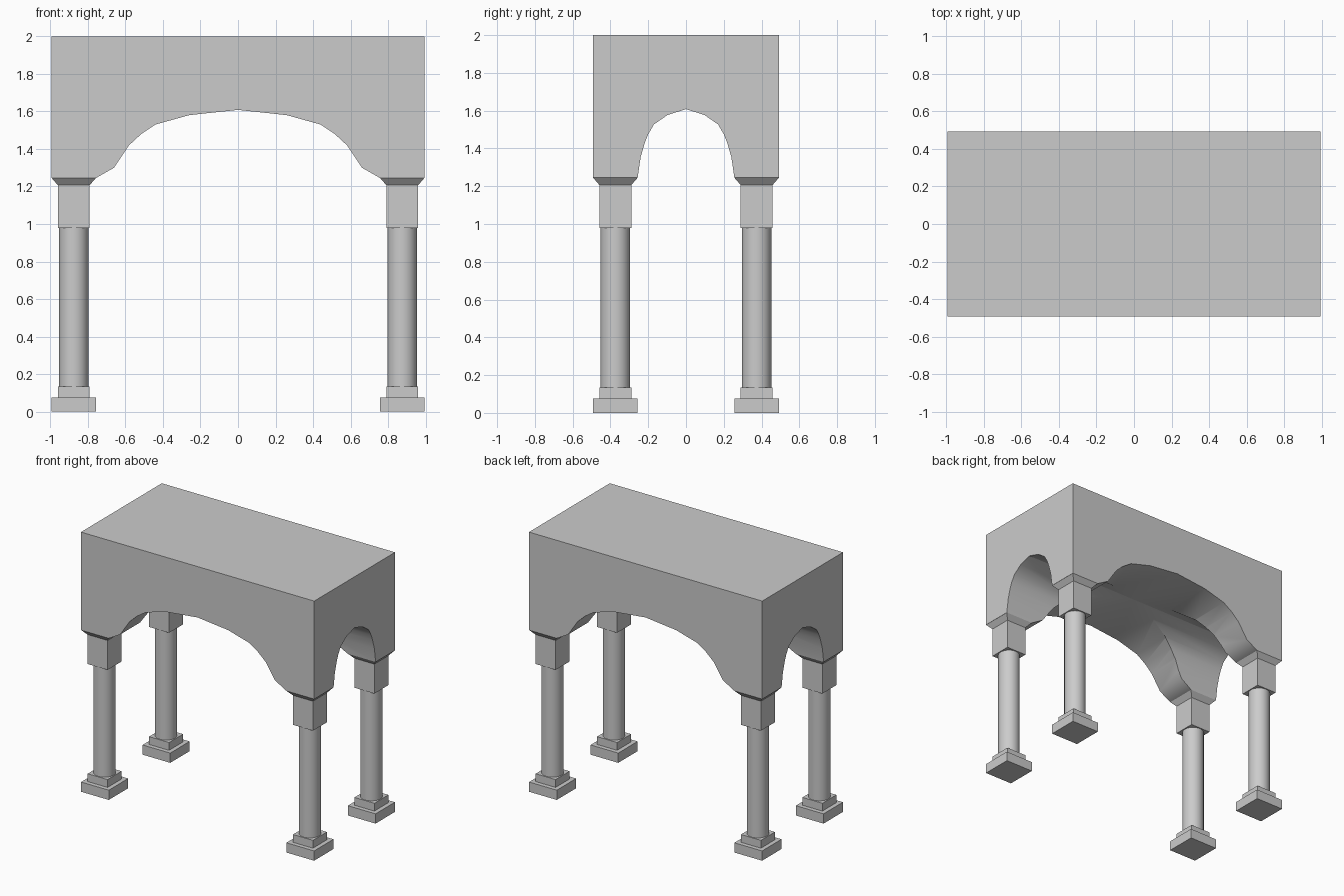
import bpy
import bmesh
import math

if "Cube" in bpy.data.objects:
    bpy.data.objects.remove(bpy.data.objects["Cube"], do_unlink=True)

HALF_X, HALF_Y, SPRING, TOP = 0.994, 0.492, 1.245, 2.0
PIER_X, PIER_Y = 0.875, 0.374

stone = bpy.data.materials.new("grey_stone")
stone.use_nodes = True
stone.diffuse_color = (0.6, 0.6, 0.6, 1)
stone.node_tree.nodes["Principled BSDF"].inputs["Base Color"].default_value = (0.6, 0.6, 0.6, 1)


def finish(bm, name):
    bmesh.ops.recalc_face_normals(bm, faces=bm.faces)
    mesh = bpy.data.meshes.new(name)
    bm.to_mesh(mesh)
    bm.free()
    mesh.materials.append(stone)
    obj = bpy.data.objects.new(name, mesh)
    bpy.context.collection.objects.link(obj)
    return obj


def smooth(obj, degrees):
    bpy.ops.object.select_all(action="DESELECT")
    obj.select_set(True)
    bpy.context.view_layer.objects.active = obj
    bpy.ops.object.shade_smooth_by_angle(angle=math.radians(degrees))


def stack(name, x, y, rings, sides=4):
    """Loft regular rings given as (half width or radius, height)."""
    bm = bmesh.new()
    loops = []
    for size, z in rings:
        r = size * math.sqrt(2) if sides == 4 else size
        angles = [(i + 0.5) * math.tau / sides for i in range(sides)]
        loops.append([bm.verts.new((x + r * math.cos(a), y + r * math.sin(a), z)) for a in angles])
    for low, high in zip(loops, loops[1:]):
        for i in range(sides):
            j = (i + 1) % sides
            bm.faces.new((low[i], low[j], high[j], high[i]))
    bm.faces.new(loops[0][::-1])
    bm.faces.new(loops[-1])
    return finish(bm, name)


def arch_cutter(name, half_profile, length, along_x):
    """Extrude a mirrored arch outline; the first point is the crown."""
    right = half_profile + [(half_profile[-1][0], 1.0)]
    outline = right + [(-u, z) for u, z in reversed(right[1:])]
    bm = bmesh.new()
    ends = []
    for t in (-length, length):
        ends.append([bm.verts.new((t, u, z) if along_x else (u, t, z)) for u, z in outline])
    n = len(outline)
    for i in range(n):
        j = (i + 1) % n
        bm.faces.new((ends[0][i], ends[0][j], ends[1][j], ends[1][i]))
    bm.faces.new(ends[0])
    bm.faces.new(ends[1][::-1])
    obj = finish(bm, name)
    obj.hide_render = True
    return obj


# Canopy block with two crossing vaults
bm = bmesh.new()
bmesh.ops.create_cube(bm, size=1)
for v in bm.verts:
    v.co.x *= 2 * HALF_X
    v.co.y *= 2 * HALF_Y
    v.co.z = TOP if v.co.z > 0 else SPRING
canopy = finish(bm, "vaulted_canopy")

wide_arch = [(0, 1.608), (0.26, 1.58), (0.44, 1.53), (0.515, 1.48),
             (0.58, 1.42), (0.66, 1.30), (0.757, SPRING)]
narrow_arch = [(0, 1.608), (0.098, 1.577), (0.17, 1.527), (0.2, 1.475),
               (0.218, 1.43), (0.24, 1.355), (0.256, SPRING)]
cutters = [arch_cutter("wide_arch_cutter", wide_arch, 0.7, False),
           arch_cutter("narrow_arch_cutter", narrow_arch, 1.2, True)]
for cutter in cutters:
    mod = canopy.modifiers.new("vault", "BOOLEAN")
    mod.operation = "DIFFERENCE"
    mod.solver = "EXACT"
    mod.object = cutter
bpy.context.view_layer.update()
evaluated = canopy.evaluated_get(bpy.context.evaluated_depsgraph_get())
carved = bpy.data.meshes.new_from_object(evaluated)
canopy.modifiers.clear()
canopy.data = carved
for cutter in cutters:
    bpy.data.objects.remove(cutter, do_unlink=True)
smooth(canopy, 32)

# Four columns: stepped base, round shaft, square capital flaring to the canopy
for sx, side in ((1, "left"), (-1, "right")):
    for sy, end in ((-1, "front"), (1, "back")):
        x, y = sx * PIER_X, sy * PIER_Y
        tag = f"{end}_{side}"
        stack(f"{tag}_plinth", x, y, [(0.118, 0), (0.118, 0.075)])
        stack(f"{tag}_base_step", x, y, [(0.085, 0.075), (0.085, 0.135)])
        shaft = stack(f"{tag}_shaft", x, y, [(0.078, 0.135), (0.078, 0.98)], 32)
        smooth(shaft, 30)
        stack(f"{tag}_capital", x, y, [(0.085, 0.98), (0.085, 1.207), (0.118, SPRING)])
